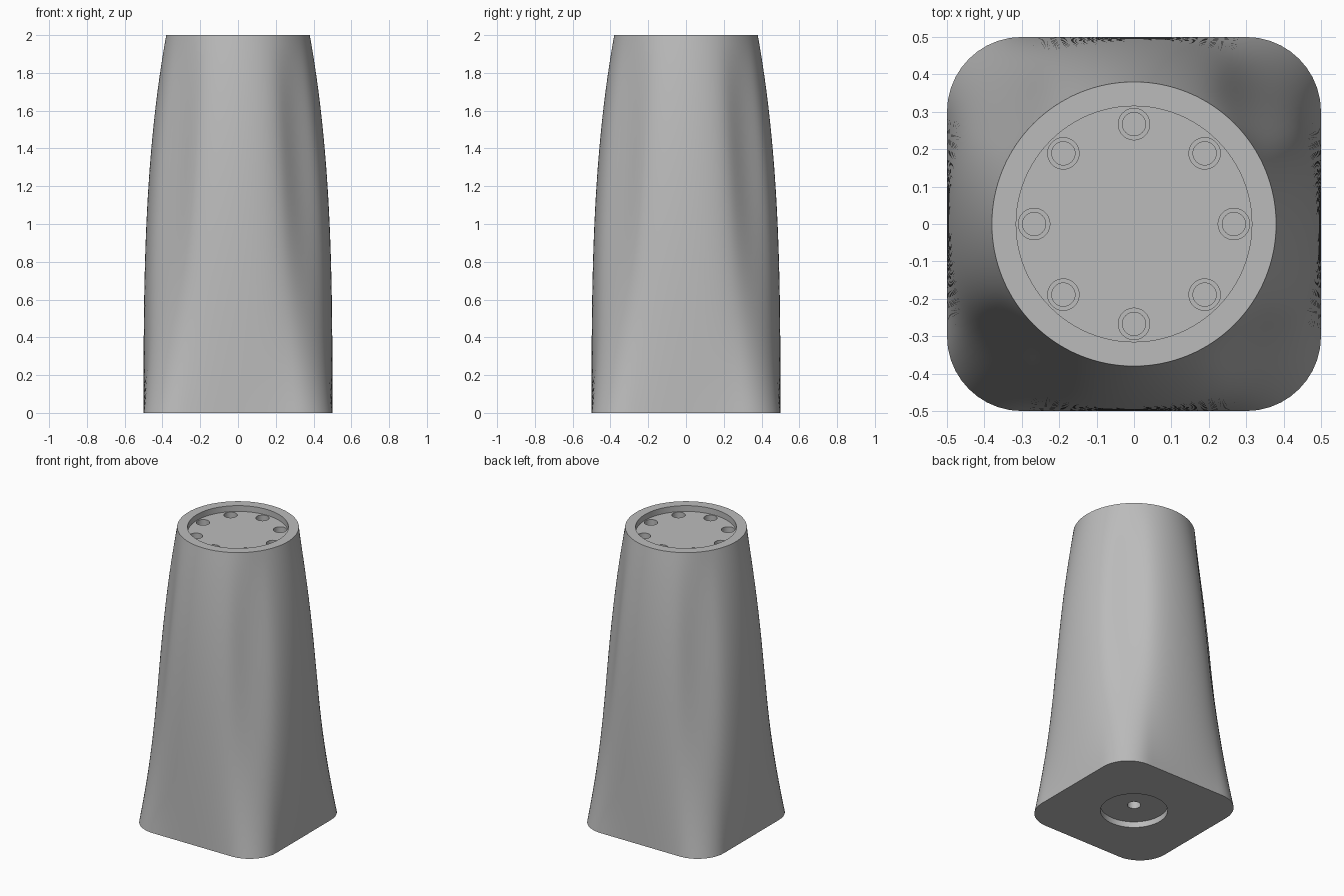
import bpy, bmesh, math

cube = bpy.data.objects.get("Cube")
if cube:
    bpy.data.objects.remove(cube, do_unlink=True)

HEIGHT, HALF, CORNER, TOP_R = 2.0, 0.5, 0.2, 0.38
SIDES, ROWS = 128, 40

grey = bpy.data.materials.new("plain_grey")
grey.use_nodes = True
colour = (0.5, 0.5, 0.5, 1)
grey.diffuse_color = colour
grey.node_tree.nodes["Principled BSDF"].inputs["Base Color"].default_value = colour


def stack(name, rings):
    """Skin a list of equal-sized point rings and cap both ends."""
    bm = bmesh.new()
    loops = [[bm.verts.new(p) for p in ring] for ring in rings]
    n = len(loops[0])
    for a, b in zip(loops, loops[1:]):
        for i in range(n):
            j = (i + 1) % n
            bm.faces.new((a[i], a[j], b[j], b[i]))
    bm.faces.new(loops[0])
    bm.faces.new(loops[-1])
    bmesh.ops.recalc_face_normals(bm, faces=bm.faces)
    mesh = bpy.data.meshes.new(name)
    bm.to_mesh(mesh)
    bm.free()
    mesh.materials.append(grey)
    obj = bpy.data.objects.new(name, mesh)
    bpy.context.collection.objects.link(obj)
    return obj


def base_radius(angle):
    """Distance from the centre to the edge of the rounded square foot."""
    a = angle % (math.pi / 2)
    a = min(a, math.pi / 2 - a)
    flat = HALF - CORNER
    if math.tan(a) <= flat / HALF:
        return HALF / math.cos(a)
    c, off = flat * math.sqrt(2), math.pi / 4 - a
    return c * math.cos(off) + math.sqrt(CORNER ** 2 - (c * math.sin(off)) ** 2)


DIAGONAL = base_radius(math.pi / 4)


def body_point(i, row):
    """Blend from rounded square to circle: sides bow out, corners flare."""
    angle = 2 * math.pi * i / SIDES
    t = row / ROWS
    foot = base_radius(angle)
    corner = (foot - HALF) / (DIAGONAL - HALF)
    flare = 1.6 * t * (1 - t) ** 2 + t * t * (3 - 2 * t) - 0.8 * t * t * (1 - t)
    blend = (1 - corner) * t ** 3 + corner * flare
    r = foot + (TOP_R - foot) * blend
    return (r * math.cos(angle), r * math.sin(angle), HEIGHT * t)


body = stack("tapered_body", [[body_point(i, row) for i in range(SIDES)]
                              for row in range(ROWS + 1)])


def cut(steps, x=0, y=0, sides=48):
    """Remove a stepped round pocket given as (radius, z) rings."""
    rings = [[(x + r * math.cos(2 * math.pi * i / sides),
               y + r * math.sin(2 * math.pi * i / sides), z)
              for i in range(sides)] for r, z in steps]
    tool = stack("pocket_cutter", rings)
    tool.hide_render = True
    mod = body.modifiers.new("pocket", 'BOOLEAN')
    mod.operation, mod.solver, mod.object = 'DIFFERENCE', 'EXACT', tool
    bpy.context.view_layer.objects.active = body
    bpy.ops.object.modifier_apply(modifier=mod.name)
    bpy.data.objects.remove(tool, do_unlink=True)


# Shallow round tray in the top
cut([(0.315, 2.1), (0.315, 1.96)], sides=96)

# Ring of eight counterbored holes in the tray
for k in range(8):
    a = k * math.pi / 4
    cut([(0.042, 1.98), (0.042, 1.92), (0.031, 1.92), (0.031, 1.86)],
        0.267 * math.cos(a), 0.267 * math.sin(a))

# Round recess with a centre hole underneath
cut([(0.21, -0.1), (0.21, 0.04)], sides=96)
cut([(0.042, 0.02), (0.042, 0.2)])

# Smooth walls, sharp rims
bpy.ops.object.select_all(action='DESELECT')
body.select_set(True)
bpy.context.view_layer.objects.active = body
bpy.ops.object.shade_smooth_by_angle(angle=math.radians(30))
